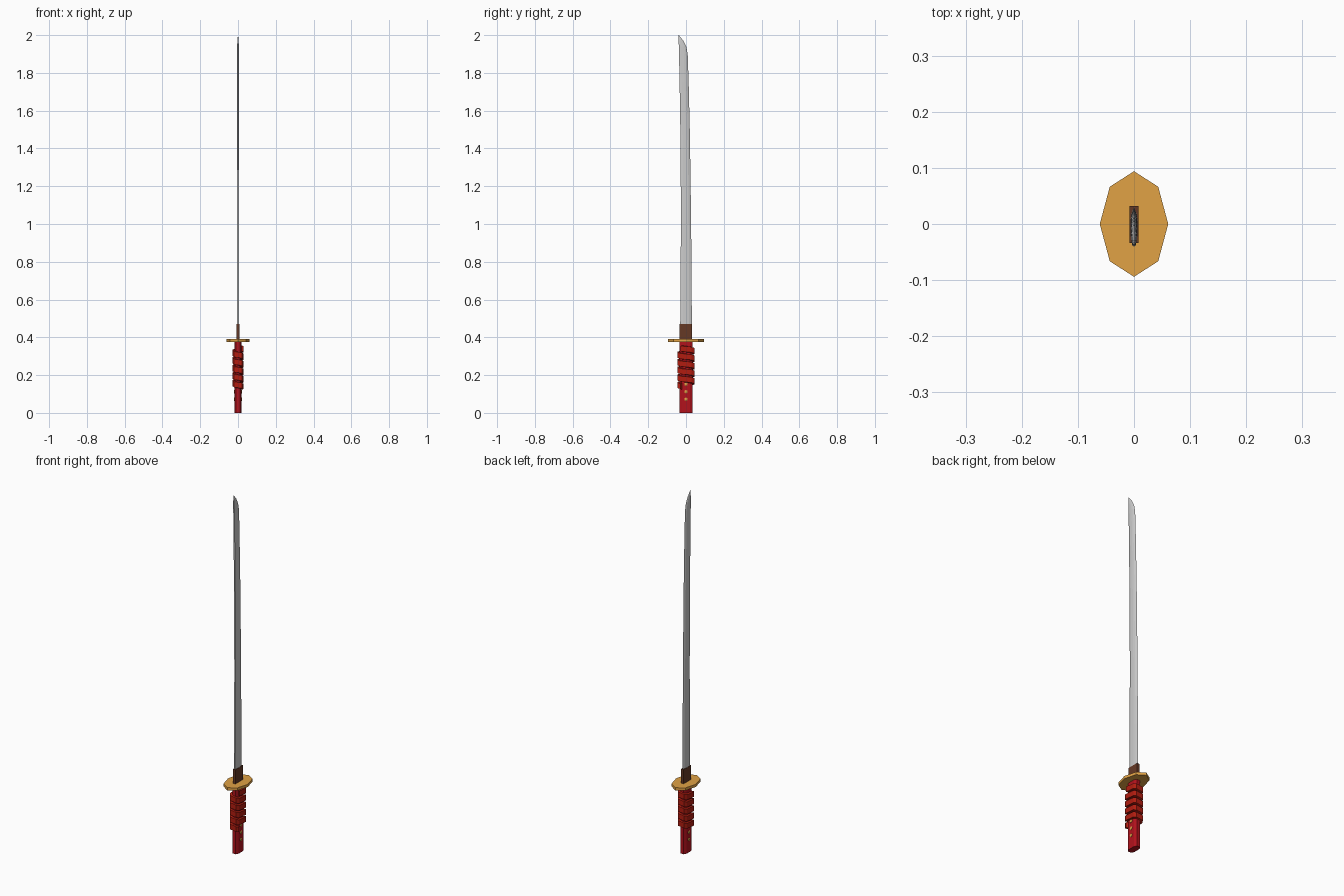
import bpy, bmesh, math
from mathutils import Vector

if "Cube" in bpy.data.objects:
    bpy.data.objects.remove(bpy.data.objects["Cube"])


def material(name, rgb):
    m = bpy.data.materials.new(name)
    m.diffuse_color = (*rgb, 1)
    m.use_nodes = True
    m.node_tree.nodes["Principled BSDF"].inputs["Base Color"].default_value = m.diffuse_color
    return m


RED = material("red_grip", (0.45, 0.006, 0.012))
CORD = material("red_cord", (0.45, 0.012, 0.005))
GOLD = material("gold", (0.75, 0.36, 0.06))
BROWN = material("brown", (0.13, 0.04, 0.018))


def loft(name, rings, mat=None):
    """Skin a list of equal-length point rings and cap both ends."""
    bm = bmesh.new()
    loops = [[bm.verts.new(p) for p in r] for r in rings]
    n = len(rings[0])
    for a, b in zip(loops, loops[1:]):
        for i in range(n):
            j = (i + 1) % n
            bm.faces.new((a[i], a[j], b[j], b[i]))
    bm.faces.new(loops[0][::-1])
    bm.faces.new(loops[-1])
    bmesh.ops.remove_doubles(bm, verts=bm.verts, dist=1e-5)
    bmesh.ops.recalc_face_normals(bm, faces=bm.faces)
    me = bpy.data.meshes.new(name)
    bm.to_mesh(me)
    bm.free()
    ob = bpy.data.objects.new(name, me)
    bpy.context.collection.objects.link(ob)
    if mat:
        me.materials.append(mat)
    return ob


def prism(name, outline, z0, z1, mat):
    return loft(name, [[(x, y, z) for x, y in outline] for z in (z0, z1)], mat)


# Blade: (z, spine y, edge y, thickness factor), curving back to the tip
stations = [(0.40, -0.031, 0.031, 1), (0.70, -0.029, 0.030, 1), (1.00, -0.027, 0.027, 1),
            (1.25, -0.028, 0.024, 1), (1.50, -0.030, 0.020, 0.95), (1.75, -0.034, 0.014, 0.9),
            (1.90, -0.037, 0.009, 0.85), (1.94, -0.038, 0.001, 0.75),
            (1.97, -0.039, -0.014, 0.5), (2.00, -0.040, -0.038, 0.05)]
half = [(0.004, 0.0), (0.0065, 0.25), (0.0065, 0.55), (0.005, 0.77)]
section = half + [(0, 1)] + [(-x, t) for x, t in reversed(half)]
loft("blade", [[(x * k, s + t * (e - s), z) for x, t in section]
               for z, s, e, k in stations])

# Blade collar
prism("collar", [(-0.008, -0.034), (0.008, -0.034), (0.008, 0.032), (-0.008, 0.032)],
      0.385, 0.47, BROWN)

# Eight-sided guard
prism("guard", [(0.061 * math.cos(i * math.pi / 4), 0.094 * math.sin(i * math.pi / 4))
                for i in range(8)], 0.376, 0.391, GOLD)

# Handle with chamfered corners
grip = [(0.018, -0.020), (0.018, 0.020), (0.010, 0.035), (-0.010, 0.035),
        (-0.018, 0.020), (-0.018, -0.020), (-0.010, -0.035), (0.010, -0.035)]
prism("handle", grip, 0.0, 0.38, RED)

# Cord wound down the handle as a flat helical band
TURNS, TOP, PITCH, BAND = 5, 0.34, 0.040, 0.034
rings = []
for i in range(TURNS * 8 + 1):
    x, y = grip[i % 8]
    z = TOP - PITCH * i / 8
    out = Vector((math.copysign(0.010, x), math.copysign(0.009, y), 0))
    p = Vector((x, y, z))
    inner = p - out * 0.2
    up = Vector((0, 0, BAND / 2))
    outer_up = up * 0.85
    rings.append([inner - up, p + out - outer_up, p + out + outer_up, inner + up])
loft("cord_wrap", rings, CORD)

# Gold studs on both faces of the handle
for side, label in ((1, "right"), (-1, "left")):
    for n, z in enumerate((0.072, 0.112, 0.152)):
        circle = [(0.009 * math.cos(a * math.pi / 4), 0.009 * math.sin(a * math.pi / 4))
                  for a in range(8)]
        loft(f"stud_{label}_{n + 1}",
             [[(side * x, u * k, z + v * k) for u, v in circle]
              for x, k in ((0.015, 1), (0.020, 1), (0.022, 0.6))], GOLD)
